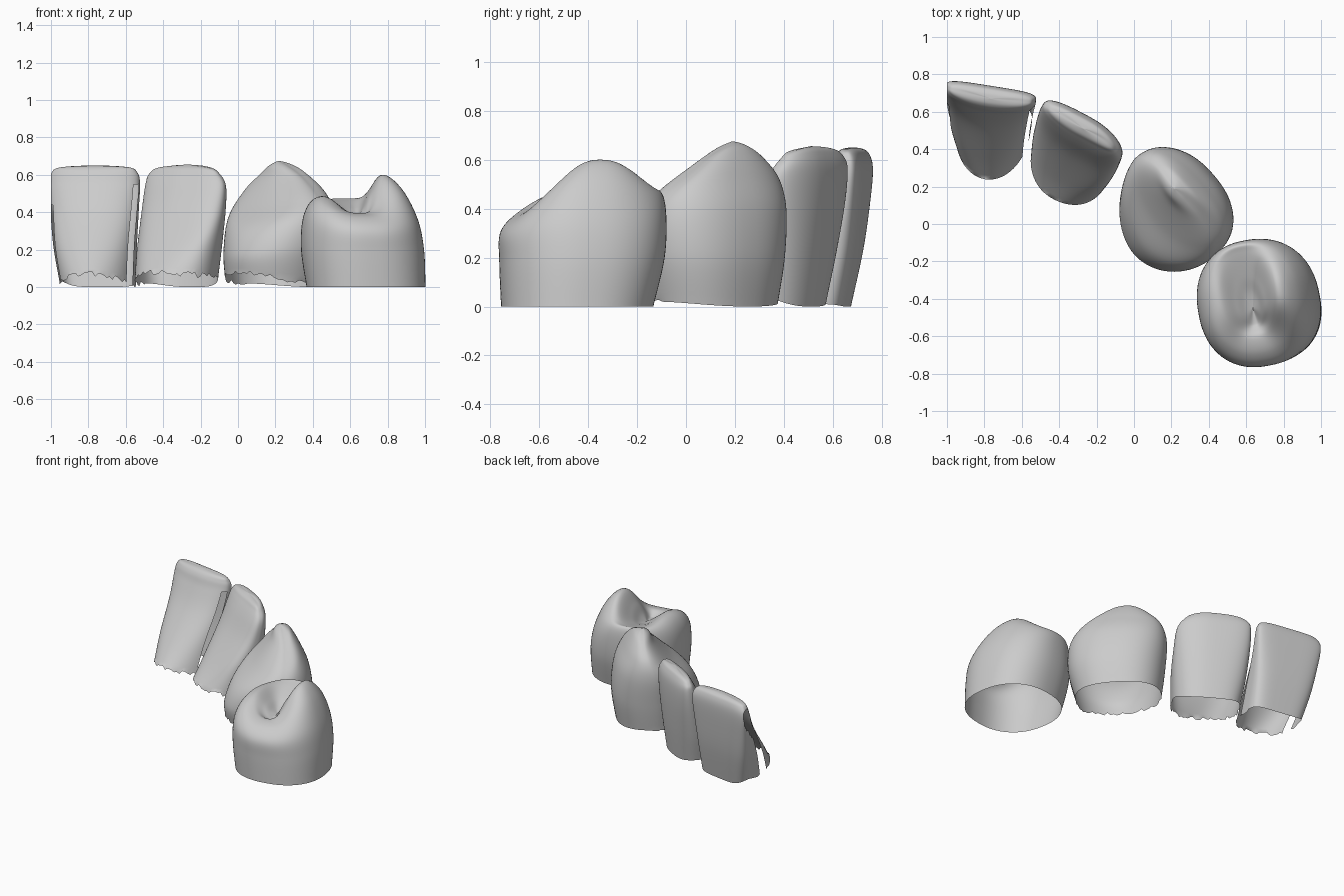
import bpy, bmesh, random
from math import sin, cos, pi, radians, copysign

if "Cube" in bpy.data.objects:
    bpy.data.objects.remove(bpy.data.objects["Cube"])

random.seed(4)
N, STEPS = 80, 7          # points per ring, rows between key sections


def catmull(p0, p1, p2, p3, t):
    return [0.5 * (2*b + (c - a)*t + (2*a - 5*b + 4*c - d)*t*t + (3*b - a - 3*c + d)*t**3)
            for a, b, c, d in zip(p0, p1, p2, p3)]


def smooth_rows(keys):
    ext = [keys[0]] + keys + [keys[-1]]
    rows = []
    for k in range(1, len(ext) - 2):
        rows += [catmull(*ext[k-1:k+3], s / STEPS) for s in range(STEPS)]
    return rows + [keys[-1]]


def spow(c, n):
    return copysign(abs(c) ** (2 / n), c)


def section_point(sec, a, n_out, n_in, frac, skew, bend, peak):
    """D-shaped section: u runs along the arch, v points to the cheek."""
    u0, u1, v0, v1, z_far, z_out, z_near, z_in = sec
    c, s = cos(a), sin(a)
    n = n_out if s > 0 else n_in
    vc = v1 - frac * (v1 - v0)
    u = (u0 + u1) / 2 + (u1 - u0) / 2 * spow(c, n)
    dv = ((v1 - vc) if s > 0 else (vc - v0)) * spow(s, n)
    w = abs(s) ** peak
    # blend the two ends smoothly so the rim stays continuous
    z_side = z_far + (z_near - z_far) * (1 - c) / 2
    z = (z_out if s > 0 else z_in) * w + z_side * (1 - w)
    return u - skew * min(dv, 0), vc + dv - bend * max(u, 0) ** 2, z


def tooth(name, origin, angle, keys, tip, n_out, n_in, frac, ragged=0.0,
          slits=(), clip=None, skew=0.0, bend=0.0, peak=2.0):
    # the last section shrinks to a single point
    u, v, z = tip
    rows = smooth_rows(keys + [(u, u, v, v, z, z, z, z)])
    ca, sa = cos(radians(angle)), sin(radians(angle))
    bm = bmesh.new()
    grid = []
    for i, sec in enumerate(rows):
        ring = []
        for j in range(N):
            a = 2 * pi * j / N
            u, v, z = section_point(sec, a, n_out, n_in, frac, skew, bend, peak)
            if i == 0 and sin(a) < 0.1:
                z += random.uniform(-ragged, ragged)
            ring.append(bm.verts.new((origin[0] + ca*u - sa*v,
                                      origin[1] + sa*u + ca*v, max(z, 0))))
        grid.append(ring)
    # skin the rings, leaving the open slits
    for i in range(len(rows) - 1):
        for j in range(N):
            k = (j + 1) % N
            q = [grid[i][j], grid[i][k], grid[i+1][k], grid[i+1][j]]
            deg = (j + 0.5) * 360 / N
            if any(lo < deg < hi and q[2].co.z < top for lo, hi, top in slits):
                continue
            if clip is not None and all(p.co.x < clip for p in q):
                continue
            bm.faces.new(q)
    if clip is not None:
        for p in bm.verts:
            p.co.x = max(p.co.x, clip)
    bmesh.ops.remove_doubles(bm, verts=bm.verts, dist=0.0004)
    bmesh.ops.delete(bm, geom=[p for p in bm.verts if not p.link_faces], context='VERTS')
    for f in bm.faces:
        f.smooth = True
    me = bpy.data.meshes.new(name)
    bm.to_mesh(me)
    bm.free()
    ob = bpy.data.objects.new(name, me)
    bpy.context.collection.objects.link(ob)
    return ob


# Sections: u min, u max, v inner, v outer, then z at far, outer, near, inner side

# Central incisor: open slits at both sides, cut flat at the midline
tooth("central_incisor", (-0.78, 0.50), -9, [
    (-.175, .225, -.26, .165, .01, 0, .03, .07),
    (-.22, .222, -.15, .208, .22, .23, .22, .20),
    (-.25, .225, .005, .23, .42, .42, .42, .40),
    (-.265, .228, .085, .238, .55, .56, .55, .54),
    (-.25, .215, .115, .225, .61, .625, .61, .61),
    (-.20, .17, .14, .20, .64, .646, .64, .64)],
    (-.01, .17, .65), 4.5, 2.0, 0.35, 0.015,
    slits=((334, 352, .56), (190, 208, .46)), clip=-1.0)

# Lateral incisor
tooth("lateral_incisor", (-0.34, 0.38), -28, [
    (-.20, .25, -.26, .165, .06, 0, .02, .08),
    (-.23, .26, -.16, .195, .26, .22, .20, .20),
    (-.25, .257, -.02, .215, .42, .42, .42, .40),
    (-.25, .245, .06, .218, .54, .56, .56, .55),
    (-.23, .205, .095, .20, .60, .63, .61, .61),
    (-.17, .15, .115, .178, .635, .65, .64, .638)],
    (0, .147, .655), 3.2, 2.0, 0.4, 0.015, bend=0.8)

# Canine
tooth("canine", (0.20, 0.07), -49, [
    (-.30, .28, -.295, .27, .02, 0, .02, .08),
    (-.325, .325, -.30, .297, .20, .20, .20, .18),
    (-.34, .325, -.24, .277, .36, .40, .40, .31),
    (-.31, .27, -.10, .22, .47, .54, .52, .44),
    (-.23, .12, .01, .165, .58, .635, .60, .57),
    (-.15, 0, .05, .13, .645, .665, .65, .645)],
    (-.08, .09, .675), 2.3, 1.9, 0.45, 0.012, skew=0.14)

# Premolar: crest ring carries the two cusps, then dips into the fossa
tooth("premolar", (0.665, -0.42), -80, [
    (-.28, .335, -.30, .33, 0, 0, 0, 0),
    (-.33, .34, -.325, .325, .18, .20, .20, .20),
    (-.34, .335, -.315, .29, .30, .37, .37, .36),
    (-.325, .27, -.27, .21, .37, .53, .465, .455),
    (-.28, .18, -.20, .115, .395, .60, .465, .485),
    (-.15, .13, -.12, .04, .37, .50, .425, .43),
    (-.06, .10, -.07, 0, .362, .42, .39, .39)],
    (.025, -.035, .37), 2.3, 2.3, 0.5, peak=2.6)
